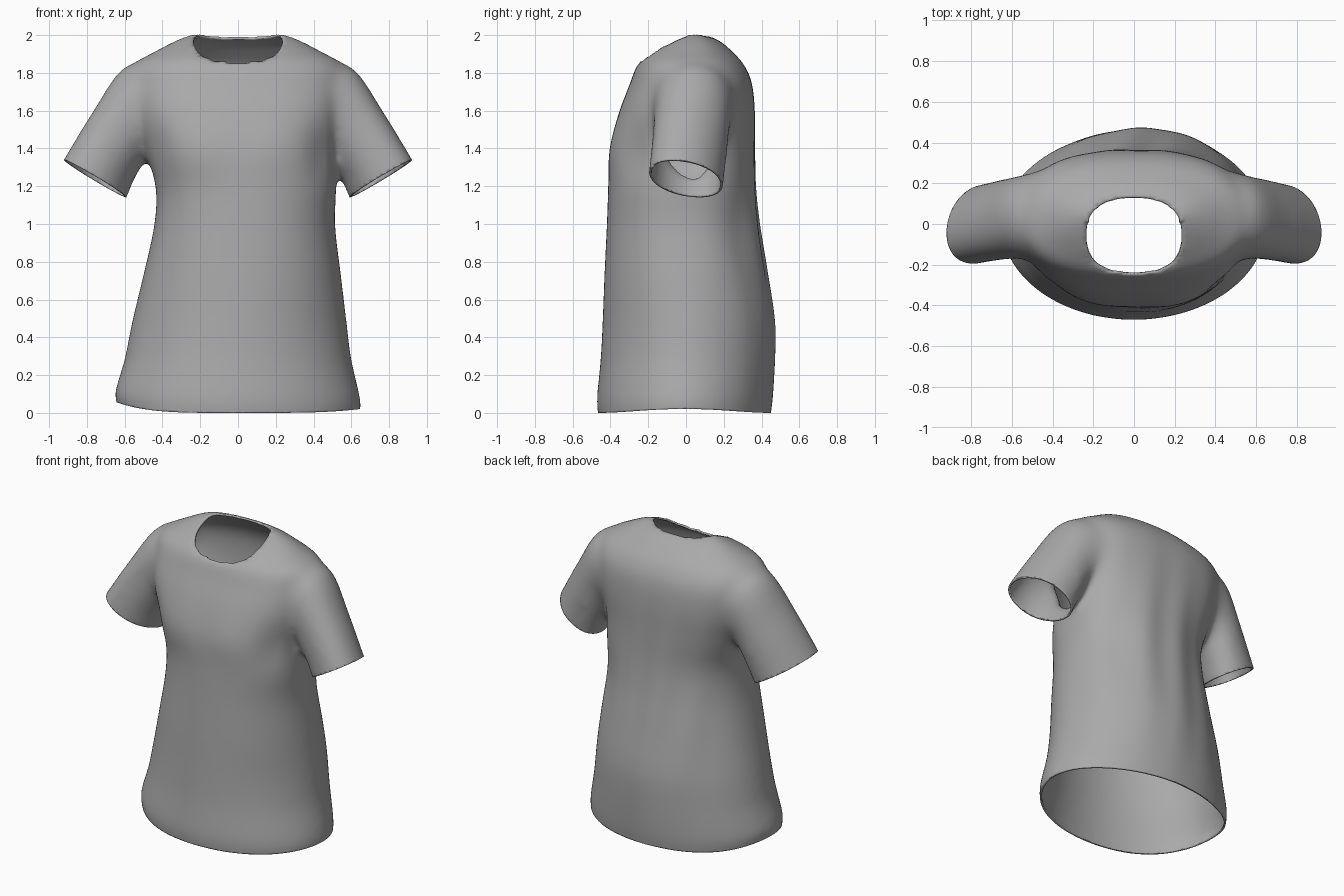
import bpy, bmesh, math
from mathutils import Vector

if "Cube" in bpy.data.objects:
    bpy.data.objects.remove(bpy.data.objects["Cube"], do_unlink=True)

fabric = bpy.data.materials.new("grey fabric")
fabric.use_nodes = True
fabric.diffuse_color = (0.4, 0.4, 0.4, 1)
bsdf = next(n for n in fabric.node_tree.nodes if n.type == 'BSDF_PRINCIPLED')
bsdf.inputs["Base Color"].default_value = fabric.diffuse_color
bsdf.inputs["Roughness"].default_value = 0.8

SIDES = 64


def oval(center, u, v, power):
    """Ring of points on a rounded oval with half axes u and v."""
    points = []
    for i in range(SIDES):
        a = math.tau * i / SIDES
        c, s = math.cos(a), math.sin(a)
        points.append(center + u * math.copysign(abs(c) ** (2 / power), c)
                      + v * math.copysign(abs(s) ** (2 / power), s))
    return points


def smooth_rows(rows, steps=5):
    """Rows with smooth in-between rows added."""
    result = []
    padded = [rows[0], *rows, rows[-1]]
    for p, q, r, s in zip(padded, padded[1:], padded[2:], padded[3:]):
        for k in range(steps):
            t = k / steps
            result.append([b + t / 2 * (c - a + t * (2 * a - 5 * b + 4 * c - d
                           + t * (3 * (b - c) + d - a))) for a, b, c, d in zip(p, q, r, s)])
    return result + [rows[-1]]


def loft(bm, rings):
    """Closed tube through a list of rings."""
    loops = [[bm.verts.new(p) for p in ring] for ring in rings]
    for low, high in zip(loops, loops[1:]):
        for i in range(SIDES):
            j = (i + 1) % SIDES
            bm.faces.new((low[i], low[j], high[j], high[i]))
    bm.faces.new(loops[0][::-1])
    bm.faces.new(loops[-1])


def bump(x, z, cx, cz, rx, rz):
    return math.exp(-((x - cx) / rx) ** 2 - ((z - cz) / rz) ** 2)


# Torso sections: height, right edge, left edge, front, back, boxiness
torso = [
    (-.12, -.62, .63, -.45, .435, 2), (0, -.645, .65, -.467, .45, 2),
    (.08, -.65, .645, -.472, .46, 2), (.3, -.6, .6, -.452, .47, 2),
    (.5, -.56, .575, -.442, .468, 2), (.75, -.5, .545, -.432, .43, 2.1),
    (1, -.445, .515, -.42, .39, 2.2), (1.2, -.435, .52, -.412, .37, 2.3),
    (1.4, -.49, .515, -.402, .365, 2.5), (1.6, -.55, .55, -.355, .365, 2.6),
    (1.76, -.57, .57, -.295, .35, 2.5), (1.86, -.55, .55, -.257, .305, 2.3),
    (1.92, -.45, .45, -.195, .25, 2.2), (1.975, -.35, .35, -.11, .19, 2.2),
    (2.02, -.25, .25, -.01, .1, 2.2)]
# Sleeve sections: top x and z, bottom x and z, middle y, half depth, tilt
sleeve = [
    (.38, 1.87, .28, 1.44, .03, .27, 0), (.6, 1.845, .45, 1.39, .035, .21, 0),
    (.765, 1.61, .55, 1.25, .02, .2, .02), (.915, 1.355, .59, 1.16, 0, .198, .035),
    (.96, 1.275, .635, 1.08, -.005, .198, .035)]

bm = bmesh.new()
loft(bm, [oval(Vector(((l + r) / 2, (f + b) / 2, z)), Vector(((r - l) / 2, 0, 0)),
               Vector((0, (b - f) / 2, 0)), power)
          for z, l, r, f, b, power in smooth_rows(torso)])
for side in (-1, 1):
    rings = []
    for tx, tz, bx, bz, y, depth, tilt in smooth_rows(sleeve):
        top, low = Vector((side * tx, y, tz)), Vector((side * bx, y, bz))
        rings.append(oval((top + low) / 2, (top - low) / 2,
                          Vector((-side * tilt, depth, -tilt)), 2.1))
    loft(bm, rings)
bmesh.ops.recalc_face_normals(bm, faces=bm.faces)
mesh = bpy.data.meshes.new("shirt")
bm.to_mesh(mesh)
bm.free()
shirt = bpy.data.objects.new("shirt", mesh)
bpy.context.collection.objects.link(shirt)

# Fuse torso and sleeves into one soft surface
remesh = shirt.modifiers.new("fuse", 'REMESH')
remesh.mode = 'VOXEL'
remesh.voxel_size = 0.018
soften = shirt.modifiers.new("soften", 'SMOOTH')
soften.factor = 0.5
soften.iterations = 34
graph = bpy.context.evaluated_depsgraph_get()
fused = bpy.data.meshes.new_from_object(shirt.evaluated_get(graph))
shirt.modifiers.clear()
bm = bmesh.new()
bm.from_mesh(fused)


def cut(point, normal, region):
    """Trim away the faces of a region that lie beyond a plane."""
    faces = [f for f in bm.faces if region(f.calc_center_median())]
    edges = {e for f in faces for e in f.edges}
    verts = {v for f in faces for v in f.verts}
    bmesh.ops.bisect_plane(bm, geom=list(verts) + list(edges) + faces, dist=1e-5,
                           plane_co=point, plane_no=normal)
    gone = [f for f in bm.faces if region(f.calc_center_median())
            and (f.calc_center_median() - point).dot(normal) > 1e-5]
    bmesh.ops.delete(bm, geom=gone, context='FACES')


# Open hem and cuffs
cut(Vector((0, 0, 0)), Vector((0, 0, -1)), lambda p: p.z < 0.2)
for side in (-1, 1):
    cut(Vector((side * .757, 0, 1.253)), Vector((side * .5, -.06, -.865)).normalized(),
        lambda p: p.x * side > 0.56 and p.z > 0.95)

# Open neckline, with its edge drawn onto a rounded oval
NECK_Y, NECK_A, NECK_B = -0.057, 0.235, 0.188


def neck(p):
    return (abs(p.x / NECK_A) ** 2.5 + abs((p.y - NECK_Y) / NECK_B) ** 2.5) ** 0.4


bmesh.ops.delete(bm, context='FACES', geom=[
    f for f in bm.faces if f.calc_center_median().z > 1.6 and neck(f.calc_center_median()) < 1])
bmesh.ops.delete(bm, context='FACES', geom=[
    f for f in bm.faces if f.calc_center_median().z > 1.6
    and sum(e.is_boundary for e in f.edges) > 1])
rim = [v for v in bm.verts if v.is_boundary and v.co.z > 1.6]
for v in rim:
    r = neck(v.co)
    v.co.x /= r
    v.co.y = NECK_Y + (v.co.y - NECK_Y) / r
collar = [v for v in bm.verts if v.co.z > 1.6 and not v.is_boundary and neck(v.co) < 1.25]
for i in range(3):
    bmesh.ops.smooth_vert(bm, verts=rim, factor=0.5, use_axis_z=True)
    bmesh.ops.smooth_vert(bm, verts=collar, factor=0.5,
                          use_axis_x=True, use_axis_y=True, use_axis_z=True)

# Drape: chest, underarm hollows, back folds and uneven hem
for v in bm.verts:
    x, y, z = v.co
    if abs(x) < 0.62:
        if y < -0.05:
            front = min(1, (-y - 0.05) / 0.2)
            for s in (-1, 1):
                v.co.y -= front * 0.01 * bump(x, z, s * .2, 1.42, .15, .16)
                v.co.y += front * 0.02 * bump(x, z, s * .44, 1.38, .07, .14)
        elif y > 0.1:
            back = min(1, (y - 0.1) / 0.2)
            v.co.y += back * (0.007 * bump(x, z, 0, .95, .4, .55) * math.sin(24 * x + 2.5 * z)
                              + 0.06 * x * bump(x, z, 0, .45, .5, .4)
                              - 0.02 * bump(x, z, .42, 1, .1, .25))
    if z < 0.3:
        lift = 0.012 + 0.055 * max(0, -x / .64) ** 4 + 0.02 * max(0, x / .64) ** 4
        v.co.z += lift * (1 - z / 0.3)

# Stand on the ground
low = min(v.co.z for v in bm.verts)
for v in bm.verts:
    v.co.z -= low
loose = [v for v in bm.verts if not v.link_faces]
bmesh.ops.delete(bm, geom=loose, context='VERTS')
bmesh.ops.recalc_face_normals(bm, faces=bm.faces)
for f in bm.faces:
    f.smooth = True
    f.material_index = 0
bm.to_mesh(fused)
bm.free()
fused.materials.clear()
fused.materials.append(fabric)
shirt.data = fused

# Cloth thickness
cloth = shirt.modifiers.new("cloth", 'SOLIDIFY')
cloth.thickness = 0.012
cloth.offset = -1

bpy.context.view_layer.objects.active = shirt
shirt.select_set(True)
bpy.ops.object.shade_smooth_by_angle(angle=math.radians(50))
